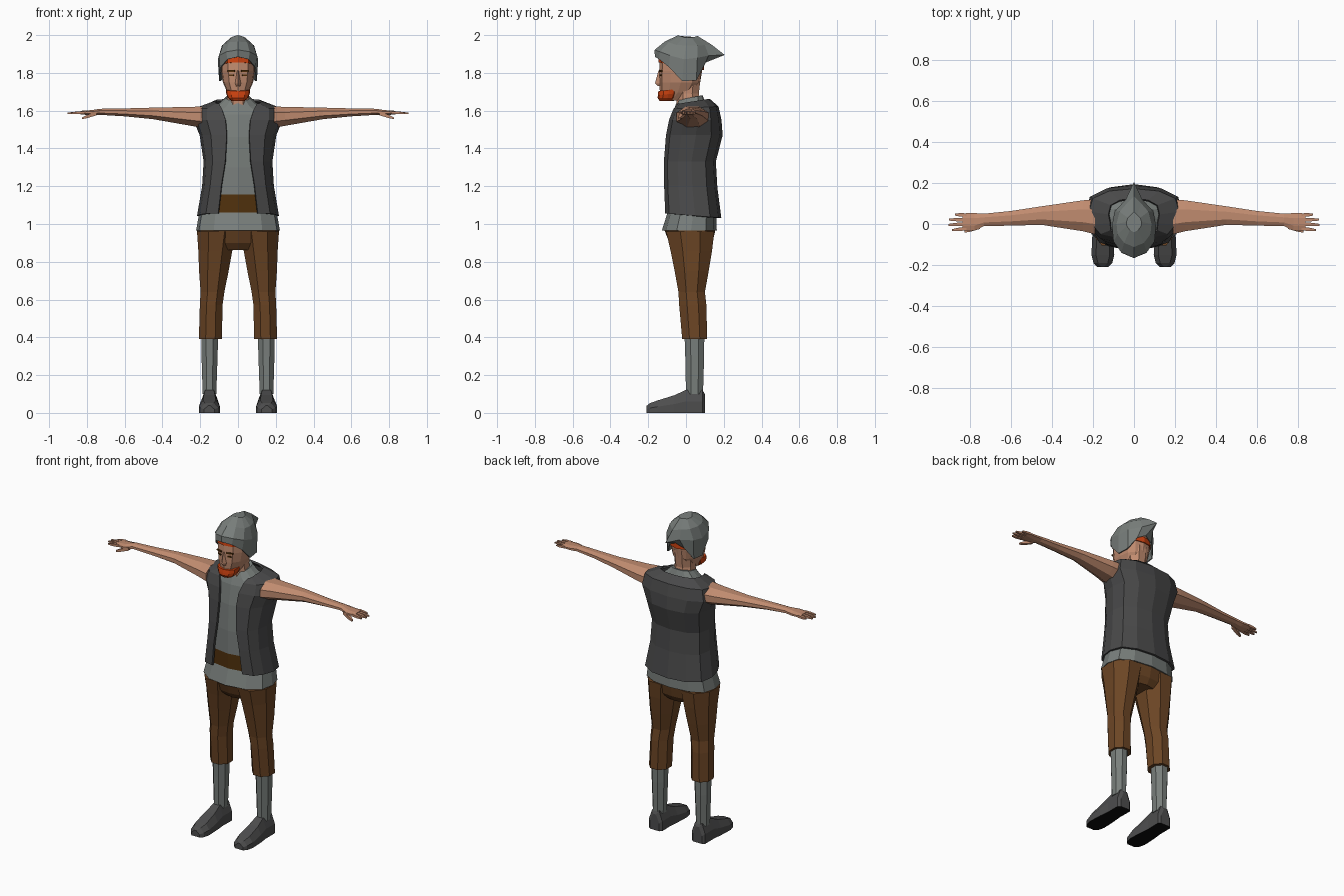
import bpy, bmesh, math
from mathutils import Matrix, Vector

if "Cube" in bpy.data.objects:
    bpy.data.objects.remove(bpy.data.objects["Cube"])


def material(name, r, g, b):
    m = bpy.data.materials.new(name)
    m.diffuse_color = (r, g, b, 1)
    m.use_nodes = True
    m.node_tree.nodes["Principled BSDF"].inputs["Base Color"].default_value = m.diffuse_color
    return m


SKIN = material("skin", 0.53, 0.26, 0.16)
GREY = material("grey_cloth", 0.19, 0.21, 0.20)
VEST = material("dark_grey_cloth", 0.066, 0.066, 0.067)
BROWN = material("brown_cloth", 0.15, 0.06, 0.018)
BELT = material("belt_leather", 0.085, 0.032, 0.004)
HAIR = material("orange_hair", 0.62, 0.055, 0.005)
SHOE = material("shoe_leather", 0.075, 0.075, 0.076)
SOLE = material("black_sole", 0.004, 0.004, 0.004)


def sym(half, closed=True):
    """Mirror a half outline that runs from the front to the back centre."""
    other = [(-x, y, z) for x, y, z in reversed(half[:-1])]
    return half + (other[:-1] if closed else other)


def body_ring(rx, yf, yb, z, tilt=0.0, gap=0.0):
    """Horizontal body section, optionally open at the front."""
    d = yb - yf
    half = [(gap, yf), (gap + .58 * (rx - gap), yf + .07 * d), (.93 * rx, yf + .27 * d),
            (rx, yf + .53 * d), (.91 * rx, yf + .8 * d), (.55 * rx, yb - .05 * d), (0, yb)]
    return sym([(x, y, z + tilt * (y - .03)) for x, y in half], gap == 0)


def oct_ring(a0, a1, b0, b1):
    """Eight-sided outline that fills a rectangle."""
    k = 1 / math.cos(math.pi / 8)
    out = []
    for i in range(8):
        t = (i + .5) * math.pi / 4
        out.append(((a0 + a1) / 2 + (a1 - a0) / 2 * k * math.cos(t),
                    (b0 + b1) / 2 + (b1 - b0) / 2 * k * math.sin(t)))
    return out


def oct_z(x0, x1, y0, y1, z):
    return [(a, b, z) for a, b in oct_ring(x0, x1, y0, y1)]


def oct_x(x, y0, y1, z0, z1):
    return [(x, a, b) for a, b in oct_ring(y0, y1, z0, z1)]


def finish(name, bm, mats, mirror=False, thick=0, rule=None):
    bmesh.ops.recalc_face_normals(bm, faces=bm.faces[:])
    bm.normal_update()
    if rule:
        for f in bm.faces:
            f.material_index = rule(f)
    me = bpy.data.meshes.new(name)
    bm.to_mesh(me)
    bm.free()
    for m in mats:
        me.materials.append(m)
    ob = bpy.data.objects.new(name, me)
    bpy.context.collection.objects.link(ob)
    if thick:
        s = ob.modifiers.new("thickness", 'SOLIDIFY')
        s.thickness, s.offset = thick, -1
    if mirror:
        ob.modifiers.new("mirror", 'MIRROR')
    return ob


def loft(name, rings, *mats, closed=True, cap0=True, cap1=True, **kw):
    bm = bmesh.new()
    vs = [[bm.verts.new(p) for p in r] for r in rings]
    n = len(rings[0])
    for a, b in zip(vs, vs[1:]):
        for i in range(n if closed else n - 1):
            j = (i + 1) % n
            bm.faces.new((a[i], a[j], b[j], b[i]))
    if closed and cap0:
        bm.faces.new(vs[0])
    if closed and cap1:
        bm.faces.new(vs[-1])
    return finish(name, bm, mats, **kw)


def face_plate(name, x, y, z, size, mat):
    bm = bmesh.new()
    bmesh.ops.create_cube(bm, size=1, matrix=Matrix.Translation((x, y, z))
                          @ Matrix.Rotation(math.radians(17), 4, 'Z')
                          @ Matrix.Diagonal((*size, 1)))
    return finish(name, bm, [mat], mirror=True)


# Shirt with belt band and collar
def belt_rule(f):
    return 1 if 1.06 < f.calc_center_median().z < 1.15 and abs(f.normal.z) < .7 else 0


loft("shirt", [body_ring(.222, -.128, .163, .965), body_ring(.205, -.098, .160, 1.06),
               body_ring(.172, -.102, .143, 1.155), body_ring(.165, -.102, .135, 1.3),
               body_ring(.18, -.092, .165, 1.46), body_ring(.19, -.072, .14, 1.58),
               body_ring(.105, -.058, .10, 1.635, .15), body_ring(.066, -.045, .088, 1.67, .2)],
     GREY, BELT, rule=belt_rule)

# Open sleeveless vest
loft("vest", [body_ring(.217, -.11, .187, 1.045, -.08, .105),
              body_ring(.19, -.116, .166, 1.2, -.04, .088),
              body_ring(.182, -.117, .158, 1.33, 0, .068),
              body_ring(.203, -.106, .194, 1.47, 0, .06),
              body_ring(.236, -.09, .188, 1.55, 0, .066),
              body_ring(.22, -.066, .172, 1.615, .05, .085),
              body_ring(.125, -.042, .125, 1.648, .16, .1)],
     VEST, closed=False, thick=.012)

# Trousers: hip block and two legs
loft("trouser_hips", [body_ring(.218, -.115, .156, .97), body_ring(.21, -.088, .14, .9),
                      body_ring(.09, -.06, .115, .863)], BROWN)
loft("trouser_leg", [oct_z(.01, .217, -.105, .15, .96), oct_z(.03, .21, -.082, .138, .86),
                     oct_z(.05, .206, -.06, .12, .75), oct_z(.072, .198, -.04, .1, .64),
                     oct_z(.082, .202, -.036, .108, .57), oct_z(.085, .207, -.02, .112, .39)],
     BROWN, mirror=True)

# Socks
loft("sock", [oct_z(.105, .195, -.008, .097, .42), oct_z(.108, .193, -.004, .096, .3),
              oct_z(.115, .187, .0, .09, .1)], GREY, mirror=True)


# Shoes, swept from heel to toe
def shoe_ring(y, x0, x1, h):
    return [(x0, y, 0), (x1, y, 0), (x1, y, .5 * h), (x1 - .022, y, h),
            (x0 + .022, y, h), (x0, y, .5 * h)]


loft("shoe", [shoe_ring(.1, .118, .182, .1), shoe_ring(.088, .104, .196, .12),
              shoe_ring(0, .106, .196, .122), shoe_ring(-.06, .1, .203, .094),
              shoe_ring(-.15, .096, .207, .066), shoe_ring(-.19, .106, .197, .052),
              shoe_ring(-.208, .125, .18, .038)],
     SHOE, SOLE, mirror=True, rule=lambda f: 1 if f.normal.z < -.8 else 0)

# Arms running into the palms
loft("arm", [oct_x(.19, -.05, .12, 1.51, 1.622), oct_x(.25, -.035, .115, 1.52, 1.62),
             oct_x(.45, -.004, .086, 1.555, 1.616), oct_x(.6, -.008, .063, 1.57, 1.612),
             oct_x(.73, -.01, .05, 1.578, 1.61), oct_x(.775, -.032, .053, 1.576, 1.603),
             oct_x(.835, -.03, .052, 1.58, 1.599)], SKIN, mirror=True)


# Fingers and thumb as tapered four-sided rods
def finger(name, a, b, r):
    a, b = Vector(a), Vector(b)
    rings = []
    for t, s in ((0, 1), (.6, .9), (1, .5)):
        c = a.lerp(b, t)
        rings.append([(c.x, c.y + i * r * s, c.z + j * r * s)
                      for i, j in ((-1, -.8), (1, -.8), (1, .8), (-1, .8))])
    loft(name, rings, SKIN, mirror=True)


for nm, y0, y1, x1 in (("index_finger", -.022, -.03, .885), ("middle_finger", .0, -.004, .902),
                       ("ring_finger", .022, .021, .9), ("little_finger", .043, .046, .872)):
    finger(nm, (.815, y0, 1.59), (x1, y1, 1.586), .009)
finger("thumb", (.75, -.012, 1.585), (.825, -.036, 1.56), .012)

# Neck and head
loft("neck", [oct_z(-.065, .065, -.05, .082, 1.62), oct_z(-.055, .055, -.052, .068, 1.69),
              oct_z(-.06, .06, -.05, .08, 1.8)], SKIN)
loft("head", [body_ring(.035, -.125, -.03, 1.655), body_ring(.056, -.138, .04, 1.695),
              body_ring(.08, -.142, .075, 1.75), body_ring(.09, -.142, .085, 1.81),
              body_ring(.09, -.138, .088, 1.88), body_ring(.055, -.09, .06, 1.94)], SKIN)

# Nose, brows and eyes
loft("nose", [[(-.014, -.132, 1.728), (.014, -.132, 1.728), (0, -.15, 1.732)],
              [(-.018, -.132, 1.745), (.018, -.132, 1.745), (0, -.164, 1.745)],
              [(-.008, -.135, 1.812), (.008, -.135, 1.812), (0, -.146, 1.812)]], SKIN)
face_plate("brow", .036, -.134, 1.81, (.04, .009, .008), BELT)
face_plate("eye", .034, -.134, 1.788, (.024, .007, .008), BELT)

# Beard wrapped round the jaw, rising toward the ears
loft("beard", [body_ring(.036, -.14, -.065, 1.652), body_ring(.054, -.15, -.052, 1.668),
               body_ring(.062, -.149, -.042, 1.7, .1), body_ring(.064, -.146, -.04, 1.722, .1)],
     HAIR)

# Hair band showing below the cap
loft("hair", [body_ring(.094, -.146, .094, 1.826, -.17), body_ring(.094, -.144, .094, 1.862, -.17)],
     HAIR, cap0=False, cap1=False, thick=.006)

# Cap with ear flaps and a point swept backward
cap_rim = [(0, -.165, 1.885), (.057, -.142, 1.872), (.093, -.09, 1.83), (.1, -.02, 1.757),
           (.093, .055, 1.76), (.052, .092, 1.83), (0, .105, 1.855)]
cap_brow = [(0, -.166, 1.922), (.062, -.138, 1.912), (.1, -.085, 1.892), (.107, -.01, 1.872),
            (.095, .06, 1.88), (.04, .12, 1.892), (0, .205, 1.895)]
cap_upper = [(0, -.112, 1.966), (.048, -.092, 1.962), (.08, -.05, 1.948), (.085, 0, 1.945),
             (.07, .06, 1.945), (.035, .1, 1.947), (0, .135, 1.95)]
cap_top = [(0, -.04, 2.0), (.02, -.03, 1.995), (.035, -.01, 1.988), (.037, .01, 1.988),
           (.03, .03, 1.988), (.015, .045, 1.99), (0, .06, 1.996)]
loft("cap", [sym(h) for h in (cap_rim, cap_brow, cap_upper, cap_top)], GREY,
     cap0=False, thick=.007)
